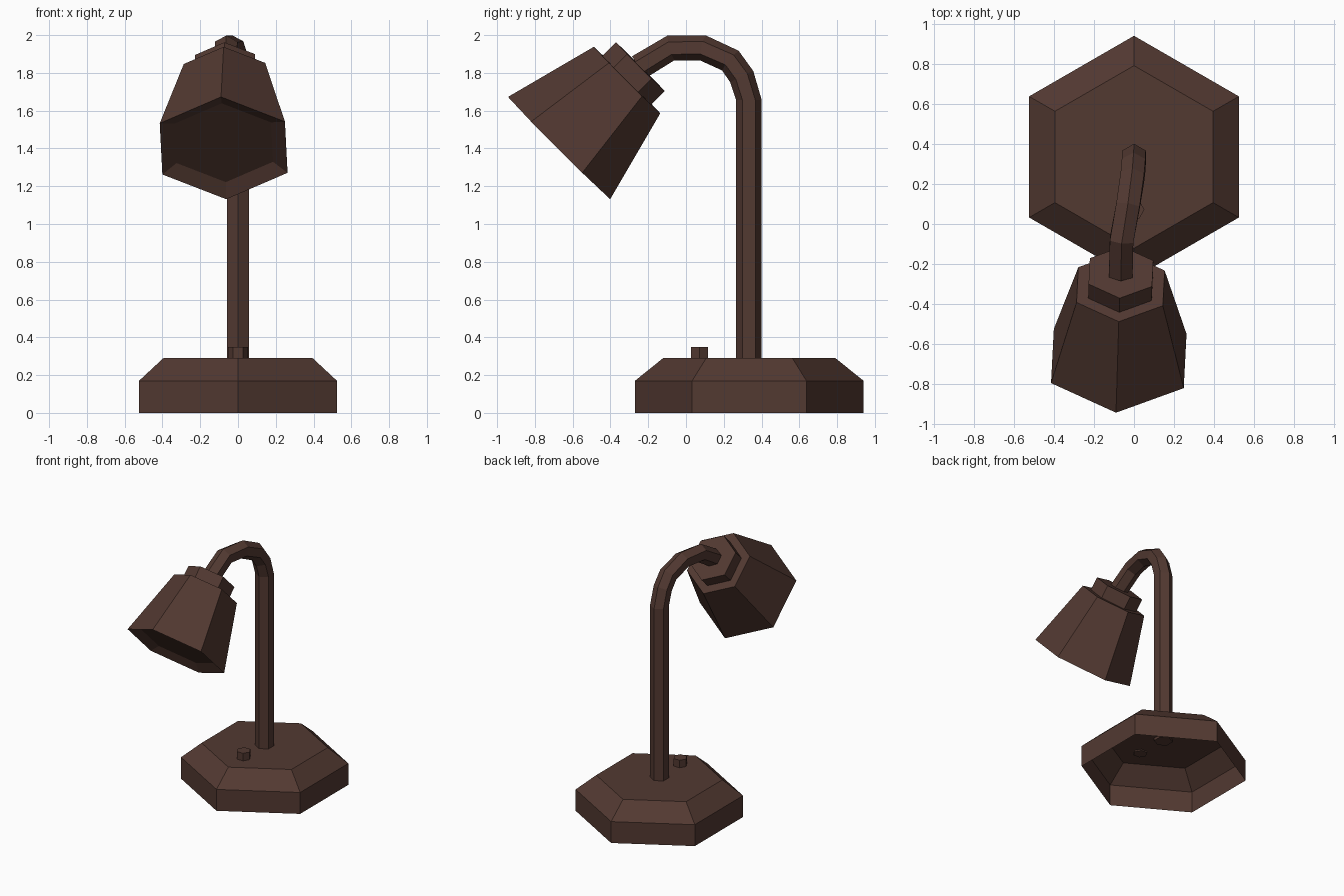
import bpy
import bmesh
import math
from mathutils import Vector

cube = bpy.data.objects.get("Cube")
if cube:
    bpy.data.objects.remove(cube, do_unlink=True)

brown = bpy.data.materials.new("dark_brown")
brown.use_nodes = True
colour = (0.085, 0.041, 0.031, 1)
brown.diffuse_color = colour
brown.node_tree.nodes["Principled BSDF"].inputs["Base Color"].default_value = colour

X, Y, Z = Vector((1, 0, 0)), Vector((0, 1, 0)), Vector((0, 0, 1))


def hex_loft(name, rings, cap_start=True, cap_end=True):
    """Skin six-sided rings given as (centre, radius, corner axis, side axis)."""
    bm = bmesh.new()
    loops = []
    for centre, radius, u, v in rings:
        angles = [math.radians(60 * i) for i in range(6)]
        loops.append([bm.verts.new(centre + radius * (math.cos(a) * u + math.sin(a) * v))
                      for a in angles])
    for a, b in zip(loops, loops[1:]):
        for i in range(6):
            j = (i + 1) % 6
            bm.faces.new((a[i], a[j], b[j], b[i]))
    if cap_start:
        bm.faces.new(loops[0][::-1])
    if cap_end:
        bm.faces.new(loops[-1])
    bmesh.ops.recalc_face_normals(bm, faces=bm.faces[:])
    mesh = bpy.data.meshes.new(name)
    bm.to_mesh(mesh)
    bm.free()
    mesh.materials.append(brown)
    obj = bpy.data.objects.new(name, mesh)
    bpy.context.collection.objects.link(obj)
    return obj


# Hollow base, open underneath
base_centre = Y * 0.335
hex_loft("base", [(base_centre + Z * z, r, Y, -X)
                  for z, r in ((0, 0.605), (0.17, 0.605), (0.29, 0.456))], cap_start=False)

# Switch knob
hex_loft("switch_knob", [(Vector((0, 0.072, z)), 0.052, X, Y) for z in (0.28, 0.35)])

# Bent stem
path = [Vector(p) for p in (
    (0, 0.333, 0.27), (0, 0.333, 1.656), (-0.002, 0.295, 1.78), (-0.008, 0.235, 1.865),
    (-0.03, 0.09, 1.932), (-0.062, -0.08, 1.932), (-0.066, -0.25, 1.83))]
rings = []
for i, p in enumerate(path):
    before = (p - path[max(i - 1, 0)]).normalized()
    after = (path[min(i + 1, len(path) - 1)] - p).normalized()
    tangent = (before + after).normalized()
    if i == 1:
        tangent = Z
    corner = X.cross(tangent).normalized()
    rings.append((p, 0.068, corner, tangent.cross(corner)))
hex_loft("stem", rings)

# Shade frame: axis runs from the narrow end to the mouth, with a slight roll
narrow = Vector((-0.067, -0.312, 1.762))
mouth = Vector((-0.076, -0.672, 1.402))
axis = (mouth - narrow).normalized()
corner = Vector((-0.014, -0.272, 0.27))
corner = (corner - axis * corner.dot(axis)).normalized()
side = axis.cross(corner)

# Shade with a shallow dished mouth
hex_loft("shade", [(narrow, 0.249, corner, side),
                   (mouth, 0.383, corner, side),
                   (mouth - axis * 0.04, 0.295, corner, side)])

# Collar joining shade and stem
hex_loft("shade_collar", [(narrow - axis * 0.1, 0.183, corner, side),
                          (narrow + axis * 0.01, 0.183, corner, side)])
